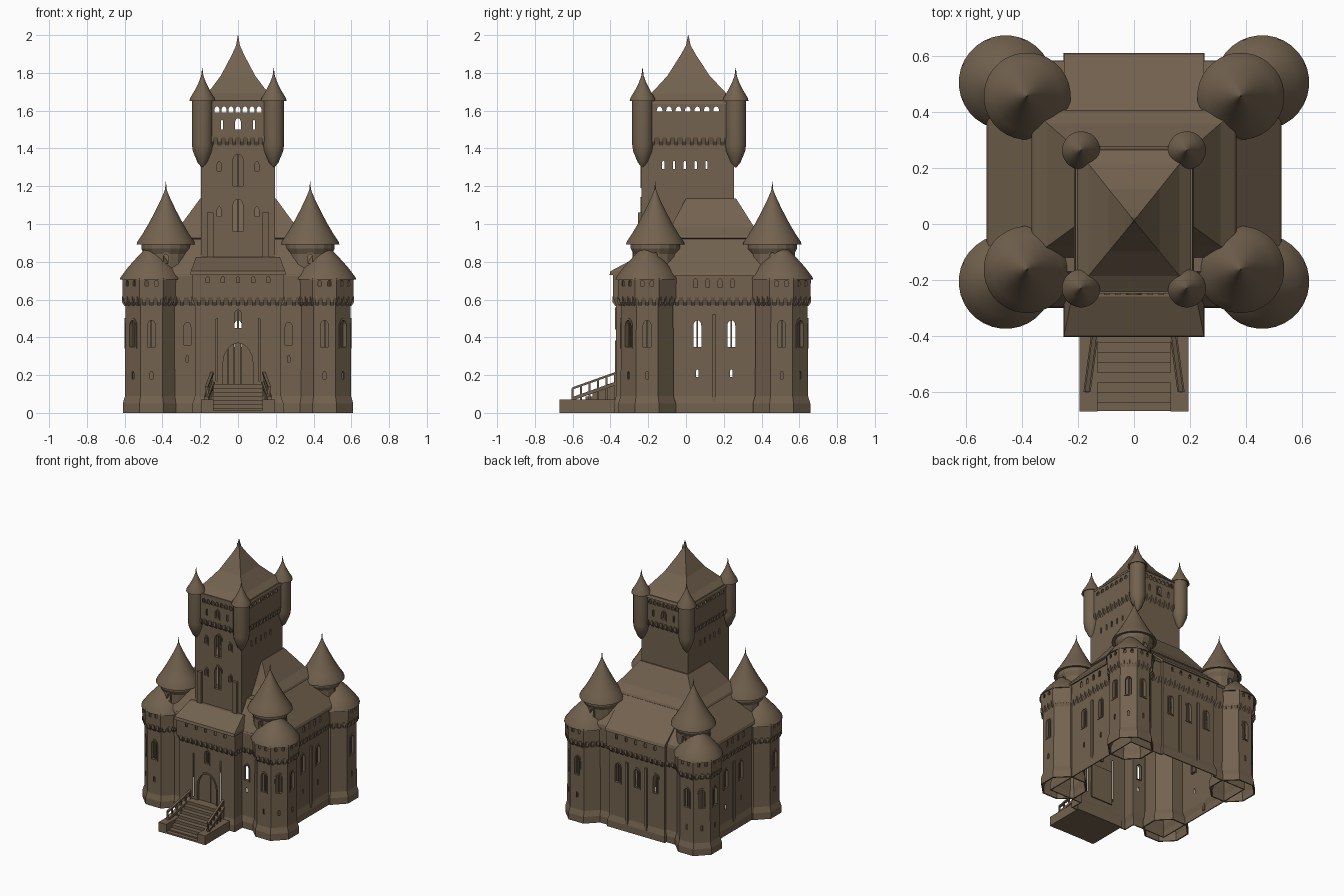
import bpy
import bmesh
import math
from mathutils import Vector

default_cube = bpy.data.objects.get("Cube")
if default_cube:
    bpy.data.objects.remove(default_cube, do_unlink=True)

stone = bpy.data.materials.new("brown_stone")
stone.use_nodes = True
stone_colour = (0.17, 0.122, 0.077, 1)
stone.diffuse_color = stone_colour
stone.node_tree.nodes["Principled BSDF"].inputs["Base Color"].default_value = stone_colour

SIDES = (-1, 1)
cutters = bmesh.new()
frames = bmesh.new()
corbels = bmesh.new()
walls = []


def finish(name, bm, smooth=False):
    mesh = bpy.data.meshes.new(name)
    bm.to_mesh(mesh)
    bm.free()
    mesh.materials.append(stone)
    obj = bpy.data.objects.new(name, mesh)
    bpy.context.collection.objects.link(obj)
    if smooth:
        bpy.ops.object.select_all(action="DESELECT")
        obj.select_set(True)
        bpy.context.view_layer.objects.active = obj
        bpy.ops.object.shade_smooth_by_angle(angle=math.radians(40))
    return obj


def strip(bm, rings):
    """Skin neighbouring rings of equal length."""
    loops = [[bm.verts.new(p) for p in ring] for ring in rings]
    for low, high in zip(loops, loops[1:]):
        n = len(low)
        for i in range(n):
            j = (i + 1) % n
            bm.faces.new((low[i], low[j], high[j], high[i]))
    return loops


def loft(name, rings, smooth=False, wall=False):
    bm = bmesh.new()
    loops = strip(bm, rings)
    if not wall:
        bm.faces.new(loops[-1])
    obj = finish(name, bm, smooth)
    if wall:
        walls.append(obj)
    return obj


def lathe(name, x, y, profile, sides=32, **options):
    # Radii are measured to the flats
    grow = 1 / math.cos(math.pi / sides)
    rings = []
    for r, z in profile:
        r = max(r, 0.001) * grow
        angles = [(i + 0.5) * math.tau / sides for i in range(sides)]
        rings.append([(x + r * math.cos(a), y + r * math.sin(a), z) for a in angles])
    return loft(name, rings, **options)


def rectangle(hx, y0, y1, z):
    return [(-hx, y0, z), (hx, y0, z), (hx, y1, z), (-hx, y1, z)]


def castle_outline(d, z):
    """Rectangle with a gatehouse bay in front and a shallow bay behind."""
    body, bay = 0.5 + d, 0.228 + d
    right = [(bay, -0.37 - d), (bay, -0.28 - d), (body, -0.28 - d),
             (body, 0.565 + d), (bay, 0.565 + d), (bay, 0.585 + d)]
    return [(x, y, z) for x, y in right] + [(-x, y, z) for x, y in right[::-1]]


def rect_roof(name, levels):
    return loft(name, [rectangle(*level) for level in levels])


def box(bm, x0, x1, y0, y1, z0, z1):
    low, high = rectangle(1, y0, y1, z0), rectangle(1, y0, y1, z1)
    rings = [[(x1 if x > 0 else x0, y, z) for x, y, z in ring] for ring in (low, high)]
    loops = strip(bm, rings)
    bm.faces.new(loops[0][::-1])
    bm.faces.new(loops[1])


def arch(w, h, drop=0):
    pts = [(-w / 2, -drop), (w / 2, -drop)]
    for i in range(9):
        a = math.pi * i / 8
        pts.append((w / 2 * math.cos(a), h - 0.7 * w + 0.7 * w * math.sin(a)))
    return pts


def window(x, y, z, dx, dy, w, h, frame=True, mullion=False):
    """Cut an arched opening facing (dx, dy) and trim it with a raised frame."""
    origin, out = Vector((x, y, z)), Vector((dx, dy, 0)).normalized()
    across = Vector((-out.y, out.x, 0))

    def place(outline, depth):
        return [origin + across * u + Vector((0, 0, v)) + out * depth for u, v in outline]

    opening = arch(w, h)
    loops = strip(cutters, [place(opening, -0.06), place(opening, 0.04)])
    cutters.faces.new(loops[0][::-1])
    cutters.faces.new(loops[1])
    if frame:
        trim = arch(w + 0.018, h + 0.012, 0.009)
        strip(frames, [place(trim, -0.004), place(trim, 0.005),
                       place(opening, 0.005), place(opening, -0.02)])
    if mullion:
        bar = [(-0.004, 0), (0.004, 0), (0.004, h), (-0.004, h)]
        loops = strip(frames, [place(bar, -0.02), place(bar, -0.005)])
        frames.faces.new(loops[1])


def corbel_row(a, b, count, z, reach=0.019, size=0.02):
    """Row of small brackets under an overhang, from a to b."""
    a, b = Vector((*a, z)), Vector((*b, z))
    along = (b - a).normalized()
    out = Vector((along.y, -along.x, 0))
    for i in range(count):
        c = a.lerp(b, (i + 0.5) / count)
        rings = []
        for depth, height in ((0.004, -0.03), (reach, -0.008), (reach, 0.02)):
            rings.append([c + along * s * size / 2 + out * d + Vector((0, 0, height))
                          for s, d in ((-1, depth), (1, depth), (1, -0.008), (-1, -0.008))])
        loops = strip(corbels, rings)
        corbels.faces.new(loops[-1])


def corbel_loop(ring, pitch, z):
    for p, q in zip(ring, ring[1:] + ring[:1]):
        count = round((Vector(q) - Vector(p)).length / pitch)
        corbel_row(p[:2], q[:2], count, z)


# Curtain walls with gatehouse and rear bay
castle_profile = [(0.012, 0), (0.012, 0.05), (0, 0.09), (0, 0.57), (0.016, 0.61), (0.016, 0.735)]
loft("castle_walls", [castle_outline(d, z) for d, z in castle_profile], wall=True)
corbel_loop(castle_outline(0, 0), 0.042, 0.595)

# Lower skirt roofs and upper hall roof
rect_roof("lower_roof", [(0.48, -0.26, 0.55, 0.73), (0.527, -0.3, 0.585, 0.725), (0.52, -0.29, 0.58, 0.745),
                         (0.36, -0.17, 0.4, 0.92)])
rect_roof("gatehouse_roof", [(0.22, -0.36, -0.2, 0.735), (0.252, -0.405, -0.2, 0.73),
                             (0.25, -0.4, -0.2, 0.75), (0.222, -0.26, -0.2, 0.825)])
rect_roof("rear_bay_roof", [(0.22, 0.4, 0.57, 0.735), (0.252, 0.35, 0.612, 0.725),
                            (0.25, 0.35, 0.605, 0.745), (0.25, 0.35, 0.4, 0.92)])
rect_roof("hall_roof", [(0.33, -0.08, 0.38, 0.91), (0.367, -0.12, 0.407, 0.925), (0.36, -0.11, 0.4, 0.94),
                        (0.31, -0.08, 0.36, 0.985), (0.2, 0.0, 0.265, 1.135)])

# Corner towers, each with a taller turret set inward
tower_wall = [(0.152, 0), (0.152, 0.05), (0.14, 0.09), (0.138, 0.57), (0.153, 0.61), (0.155, 0.715)]
tower_roof = [(0.13, 0.71), (0.168, 0.705), (0.164, 0.718), (0.125, 0.77), (0.08, 0.82), (0, 0.9)]
turret_wall = [(0.115, 0.6), (0.115, 0.84), (0.13, 0.87), (0.13, 0.9)]
turret_roof = [(0.11, 0.9), (0.155, 0.892), (0.15, 0.908), (0.123, 0.948), (0.092, 1.0),
               (0.055, 1.07), (0.028, 1.125), (0.011, 1.165), (0.004, 1.185), (0, 1.225)]
for sx in SIDES:
    for end, label in ((-1, "front"), (1, "back")):
        hand = "left" if sx > 0 else "right"
        name = f"{label}_{hand}"
        x, y = sx * 0.458, 0.15 + end * 0.356
        lathe(f"{name}_tower", x, y, tower_wall, sides=8, wall=True)
        lathe(f"{name}_tower_roof", x, y, tower_roof, smooth=True)
        tx, ty = sx * 0.382, 0.147 + end * 0.31
        lathe(f"{name}_turret", tx, ty, turret_wall, sides=16, wall=True)
        lathe(f"{name}_turret_roof", tx, ty, turret_roof, smooth=True)
        for k in range(8):
            a = k * math.tau / 8
            dx, dy = math.cos(a), math.sin(a)
            half = 0.138 * math.tan(math.pi / 8)
            mid = Vector((x + 0.138 * dx, y + 0.138 * dy))
            edge = Vector((-dy, dx)) * half
            if dx * sx < -0.1 and dy * end < 0.1 or dy * end < -0.1 and dx * sx < 0.1:
                continue
            corbel_row(mid - edge, mid + edge, 3, 0.595)
            if dx * sx < -0.1 or dy * end < -0.1:
                continue
            window(mid.x, mid.y, 0.35, dx, dy, 0.042, 0.14, mullion=True)
            window(mid.x, mid.y, 0.18, dx, dy, 0.014, 0.04, frame=False)
            for s in SIDES:
                p = mid + edge * s * 0.45
                window(p.x, p.y, 0.672, dx, dy, 0.018, 0.03, frame=False)
        window(tx, ty + end * 0.115, 0.79, 0, end, 0.025, 0.05)
        window(tx + sx * 0.115, ty, 0.8, sx, 0, 0.025, 0.05)

# Central keep with overhanging top storey
keep_profile = [(0, 0.65), (0, 1.42), (0.014, 1.46), (0.014, 1.655)]
loft("keep_walls", [rectangle(0.195 + d, -0.235 - d, 0.255 + d, z) for d, z in keep_profile], wall=True)
corbel_loop(rectangle(0.195, -0.235, 0.255, 0), 0.04, 1.445)
keep_slopes = [(0.94, 1.645), (1.04, 1.635), (1.01, 1.65), (0.79, 1.69), (0.44, 1.785),
               (0.16, 1.895), (0.05, 1.945), (0.005, 2.0)]
rect_roof("keep_roof", [(0.206 * s, 0.012 - 0.25 * s, 0.012 + 0.257 * s, z) for s, z in keep_slopes])
bartizan = [(0.004, 1.3), (0.025, 1.325), (0.05, 1.385), (0.055, 1.42), (0.055, 1.66)]
bartizan_roof = [(0.04, 1.662), (0.068, 1.652), (0.064, 1.668), (0.04, 1.708), (0.019, 1.75),
                 (0.006, 1.785), (0, 1.825)]
for sx in SIDES:
    for y, label in ((-0.23, "front"), (0.263, "back")):
        hand = "left" if sx > 0 else "right"
        x = sx * 0.189
        lathe(f"{label}_{hand}_bartizan", x, y, bartizan, sides=16, smooth=True)
        lathe(f"{label}_{hand}_bartizan_roof", x, y, bartizan_roof, smooth=True)

# Keep windows and open gallery
for z in (0.96, 1.2):
    window(0, -0.235, z, 0, -1, 0.055, 0.17, mullion=True)
    for sx in SIDES:
        window(sx * 0.1, -0.235, z + 0.08, 0, -1, 0.02, 0.05)
for face, y in ((-1, -0.249), (1, 0.269)):
    window(0, y, 1.5, 0, face, 0.03, 0.06)
    for sx in SIDES:
        window(sx * 0.085, y, 1.5, 0, face, 0.012, 0.05, frame=False)
    for i in range(-3, 4):
        window(i * 0.037, y, 1.59, 0, face, 0.026, 0.032, frame=False)
for sx in SIDES:
    for i in range(-3, 4):
        window(sx * 0.209, 0.01 + i * 0.05, 1.595, sx, 0, 0.03, 0.027, frame=False)
    for i in range(5):
        window(sx * 0.195, -0.12 + i * 0.057, 1.29, sx, 0, 0.012, 0.045, frame=False)

# Curtain wall windows and parapet openings
for sx in SIDES:
    window(sx * 0.268, -0.28, 0.36, 0, -1, 0.036, 0.12)
    window(sx * 0.268, -0.28, 0.27, 0, -1, 0.012, 0.035, frame=False)
    window(sx * 0.112, -0.37, 0.17, 0, -1, 0.009, 0.33, frame=False)
    for y in (0.06, 0.24):
        window(sx * 0.5, y, 0.35, sx, 0, 0.042, 0.14, mullion=True)
        window(sx * 0.5, y, 0.19, sx, 0, 0.012, 0.04, frame=False)
    for i in range(4):
        window(sx * 0.516, 0.05 + i * 0.065, 0.665, sx, 0, 0.02, 0.045, frame=False)
for i in range(-2, 3):
    window(i * 0.08, -0.386, 0.69, 0, -1, 0.018, 0.032, frame=False)
    window(i * 0.08, 0.601, 0.68, 0, 1, 0.018, 0.035, frame=False)
for x in (-0.16, 0, 0.16):
    window(x, 0.585, 0.35, 0, 1, 0.042, 0.14, mullion=True)
window(0, -0.37, 0.45, 0, -1, 0.035, 0.095, mullion=True)
window(0, -0.37, 0.15, 0, -1, 0.16, 0.22)

# Buttresses and door
details = bmesh.new()
for sx in SIDES:
    for low, high, y0, y1, z0, z1 in ((0.13, 0.165, -0.255, -0.23, 0.75, 1.06),
                                      (0.07, 0.09, 0.58, 0.597, 0.02, 0.52)):
        box(details, *sorted((sx * low, sx * high)), y0, y1, z0, z1)
    box(details, *sorted((sx * 0.495, sx * 0.51)), 0.14, 0.16, 0.02, 0.52)
finish("buttresses", details)
door = bmesh.new()
for i in range(5):
    left = -0.09 + i * 0.036
    box(door, left, left + 0.034, -0.35, -0.343, 0.13, 0.39)
finish("door_planks", door)

# Entrance stairs with cheek walls and handrails
stairs = bmesh.new()
box(stairs, -0.13, 0.13, -0.668, -0.64, 0, 0.012)
for i in range(7):
    box(stairs, -0.13, 0.13, -0.64 + i * 0.036, -0.365, 0, 0.022 * (i + 1))
for sx in SIDES:
    box(stairs, *sorted((sx * 0.13, sx * 0.195)), -0.67, -0.365, 0, 0.07)
    foot, head = Vector((sx * 0.168, -0.6, 0.13)), Vector((sx * 0.138, -0.375, 0.21))
    for i in range(6):
        p = foot.lerp(head, i / 5)
        box(stairs, p.x - 0.005, p.x + 0.005, p.y - 0.005, p.y + 0.005, 0.06, p.z)
    square = ((-0.008, -0.006), (0.008, -0.006), (0.008, 0.006), (-0.008, 0.006))
    for drop, width in ((0, 1), (0.055, 1.6)):
        ends = [[p + Vector((u * width, 0, v * width - drop)) for u, v in square] for p in (head, foot)]
        loops = strip(stairs, ends)
        stairs.faces.new(loops[0][::-1])
        stairs.faces.new(loops[1])
bmesh.ops.recalc_face_normals(stairs, faces=stairs.faces)
finish("entrance_stairs", stairs)

# Trim, then hollow the walls and cut their openings
finish("window_frames", frames)
finish("corbels", corbels)
cutter = finish("opening_cutters", cutters)
cutter.hide_render = True
cutter.display_type = "WIRE"
for obj in walls:
    shell = obj.modifiers.new("shell", "SOLIDIFY")
    shell.thickness = 0.01
    shell.offset = -1
    cut = obj.modifiers.new("openings", "BOOLEAN")
    cut.operation = "DIFFERENCE"
    cut.solver = "EXACT"
    cut.use_self = True
    cut.object = cutter
